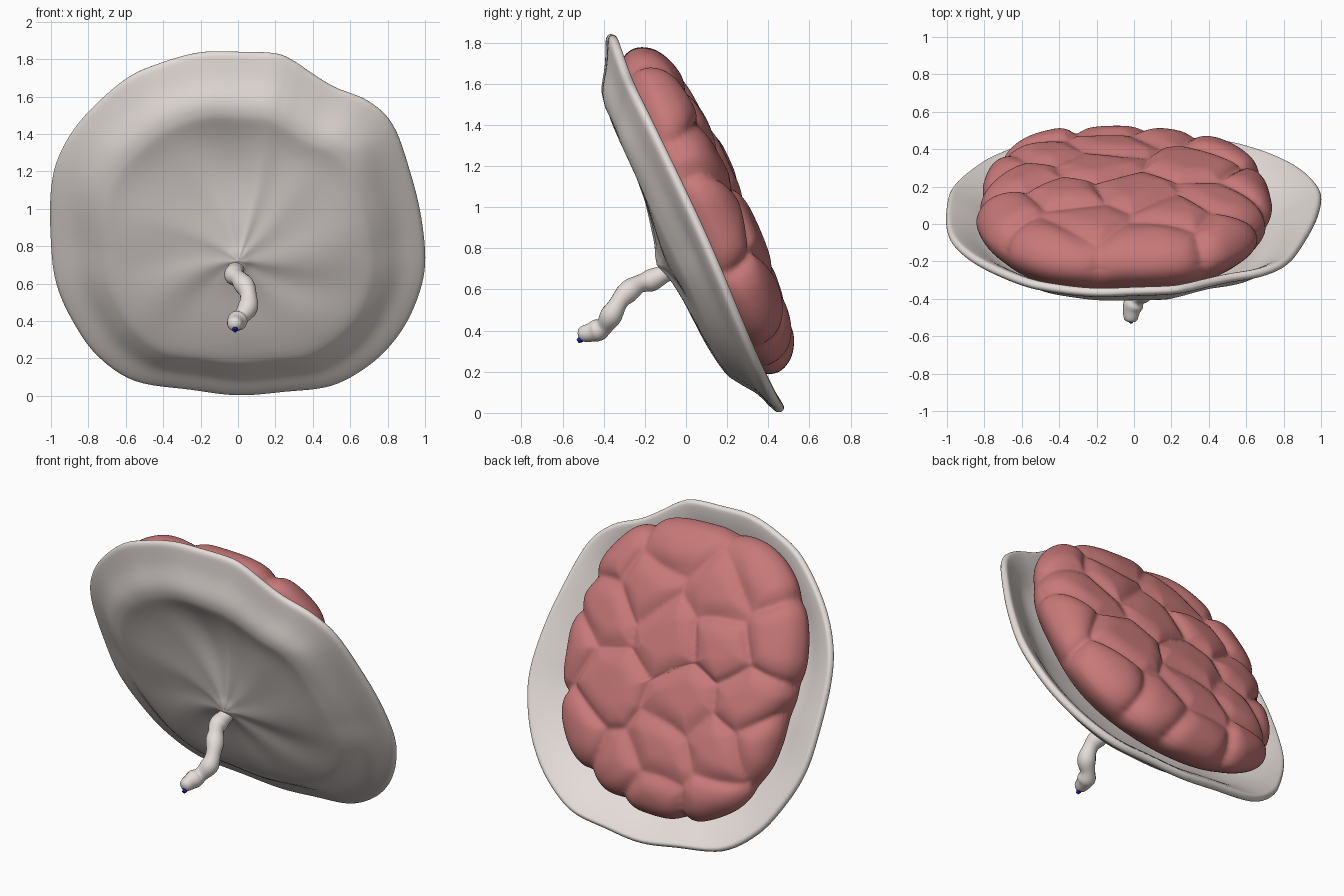
import bpy, bmesh, math, random
from mathutils import Vector

if "Cube" in bpy.data.objects:
    bpy.data.objects.remove(bpy.data.objects["Cube"])

random.seed(4)
C = Vector((0, 0.03, 0.93))
U = Vector((1, 0, 0))
V = Vector((0, -0.41, 0.912))
W = Vector((0, 0.912, 0.41))          # points to the back


def spline(pts, n, closed=False):
    """Catmull-Rom through pts, n samples per span."""
    p = [Vector(q) for q in pts]
    m = len(p)
    get = (lambda i: p[i % m]) if closed else (lambda i: p[max(0, min(m - 1, i))])
    out = []
    for i in range(m if closed else m - 1):
        a, b, c, d = (get(i + k) for k in (-1, 0, 1, 2))
        for j in range(n):
            t = j / n
            out.append(0.5 * (2 * b + (c - a) * t + (2 * a - 5 * b + 4 * c - d) * t * t
                              + (3 * b - a - 3 * c + d) * t ** 3))
    if not closed:
        out.append(p[-1])
    return out


def material(name, col):
    m = bpy.data.materials.new(name)
    m.diffuse_color = (*col, 1)
    m.use_nodes = True
    m.node_tree.nodes["Principled BSDF"].inputs["Base Color"].default_value = m.diffuse_color
    return m


def radial_body(name, centre, outline, profile, mat, wfunc=None, push=None):
    """Closed body: profile (s, w) swept around centre, s scaled to outline."""
    bm = bmesh.new()
    n = len(outline)

    def place(u, v, w):
        return C + U * u + V * v + W * w

    rings = []
    for s, w in profile[1:-1]:
        ring = []
        for k, o in enumerate(outline):
            q = centre + (o - centre) * s
            dw = wfunc(s, 2 * math.pi * k / n, q.x, q.y) if wfunc else 0
            ring.append(bm.verts.new(place(q.x, q.y, w + dw)))
        rings.append(ring)
    ends = [bm.verts.new(place(centre.x, centre.y, profile[i][1])) for i in (0, -1)]
    for k in range(n):
        j = (k + 1) % n
        bm.faces.new((ends[0], rings[0][k], rings[0][j]))
        bm.faces.new((ends[1], rings[-1][j], rings[-1][k]))
        for a, b in zip(rings, rings[1:]):
            bm.faces.new((a[k], b[k], b[j], a[j]))
    bmesh.ops.recalc_face_normals(bm, faces=bm.faces)
    bm.normal_update()
    if push:
        moves = [(v, v.normal * push((v.co - C).dot(U), (v.co - C).dot(V), (v.co - C).dot(W)))
                 for v in bm.verts]
        for v, d in moves:
            v.co += d
        for _ in range(2):
            bmesh.ops.smooth_vert(bm, verts=bm.verts, factor=0.5,
                                  use_axis_x=True, use_axis_y=True, use_axis_z=True)
    for f in bm.faces:
        f.smooth = True
    me = bpy.data.meshes.new(name)
    bm.to_mesh(me)
    bm.free()
    me.materials.append(mat)
    ob = bpy.data.objects.new(name, me)
    bpy.context.collection.objects.link(ob)
    return ob


pale = material("pale_tissue", (0.78, 0.72, 0.69))
red = material("red_tissue", (0.58, 0.19, 0.19))
blue = material("blue_vessel", (0.01, 0.01, 0.4))

# membrane: shallow dish with an irregular rolled rim
rim_xz = [(0, 1.84), (.2, 1.83), (.3, 1.79), (.4, 1.725), (.52, 1.655), (.7, 1.58), (.83, 1.45),
          (.92, 1.2), (.98, .95), (1, .7), (.95, .5), (.85, .32), (.7, .17), (.5, .06), (.25, .025),
          (0, .005), (-.25, .035), (-.55, .085), (-.75, .22), (-.88, .4), (-.97, .6), (-1, .82),
          (-1, 1.1), (-.95, 1.3), (-.82, 1.5), (-.6, 1.7), (-.4, 1.79), (-.2, 1.84)]
rim = [Vector((p.x, (p.y - C.z - .006) / 0.912)) for p in spline(rim_xz, 6, True)]
dish = spline([(0, -.245), (.04, -.235), (.1, -.215), (.25, -.195), (.5, -.18), (.68, -.155), (.76, -.12),
               (.86, -.06), (.95, -.03), (.99, -.012), (1, .01), (.985, .03), (.955, .025),
               (.87, -.01), (.76, -.07), (.66, -.11), (.5, -.135), (.25, -.15), (0, -.155)], 4)


def folds(s, a, u, v):
    fade = math.sin(math.pi * s / 0.8) if s < 0.8 else 0
    f = 0.005 * math.sin(5 * a + 1 + 2 * s) + 0.004 * math.sin(8 * a + 5 * s)
    wave = 0.008 * math.sin(4 * a + 0.6) * max(0, s - 0.7) / 0.3
    hollow = 0.055 * math.exp(-((u + .05) / .4) ** 2 - ((v - .38) / .28) ** 2)
    ridge = -0.045 * math.exp(-((s - .8) / .12) ** 2) * min(1, max(0, v + .1) / .6)
    return f * fade + wave + hollow * min(1, max(0, (1 - s) / .3)) + ridge


radial_body("membrane_dish", Vector((0, -.12)), rim, dish, pale, folds)

# lobed mass: rounded slab, grooved between lobe centres
lobes = [(.13, .73), (-.46, .72), (.2, .48), (-.28, .49), (.5, .25), (0, .22), (-.35, .24),
         (-.72, .34), (.32, -.18), (-.215, -.17), (-.6, -.02), (.2, -.62), (-.11, -.46),
         (-.5, -.36), (-.07, -.78), (-.54, -.68), (.47, -.5), (.72, -.06), (.54, .56), (-.78, -.28)]
heights = [random.uniform(-.012, .012) for _ in lobes]


def lobe_push(u, v, w):
    u2 = u + 0.025 * math.sin(9 * v + 3 * w)
    v2 = v + 0.025 * math.sin(8 * u)
    d = sorted((math.hypot(u2 - a, v2 - b), h) for (a, b), h in zip(lobes, heights))
    gap = min(1, (d[1][0] - d[0][0]) / 0.24)
    side = max(0, min(1, (w + .03) / .12))
    return side * (0.048 * (1 - (1 - gap) ** 2) ** 0.75 - 0.04 + d[0][1] * min(1, gap * 4))


mid = Vector((-.06, .035))
edge = []
for k in range(300):
    a = 2 * math.pi * k / 300
    c, s = math.cos(a), math.sin(a)
    r = (abs(c / .775) ** 2.5 + abs(s / .86) ** 2.5) ** (-1 / 2.5)
    r *= 1 + 0.012 * math.sin(3 * a + 1) + 0.008 * math.sin(7 * a)
    edge.append(mid + Vector((c, s)) * r)
slab = spline([(0, .276), (.15, .276), (.3, .274), (.45, .268), (.6, .257), (.75, .245), (.86, .22),
               (.94, .18), (.985, .13), (1, .08), (.985, .03), (.94, -.02), (.86, -.07),
               (.7, -.10), (.4, -.11), (0, -.12)], 8)
radial_body("lobed_mass", mid, edge, slab, red, None, lobe_push)


# cord: lumpy twisting tube with a rounded tip
def tube(name, pts, radii, mat):
    cu = bpy.data.curves.new(name, 'CURVE')
    cu.dimensions = '3D'
    cu.bevel_depth = 1
    cu.bevel_resolution = 6
    cu.use_fill_caps = True
    sp = cu.splines.new('POLY')
    sp.points.add(len(pts) - 1)
    for p, q, r in zip(sp.points, pts, radii):
        p.co = (*q, 1)
        p.radius = r
    sp.use_smooth = True
    cu.materials.append(mat)
    ob = bpy.data.objects.new(name, cu)
    bpy.context.collection.objects.link(ob)
    bpy.ops.object.select_all(action='DESELECT')
    ob.select_set(True)
    bpy.context.view_layer.objects.active = ob
    bpy.ops.object.convert(target='MESH')


path = spline([(-.01, -.03, .72), (-.01, -.09, .685), (-.02, -.17, .645), (.01, -.24, .62), (.05, -.31, .56),
               (.055, -.36, .48), (.015, -.40, .42), (-.01, -.45, .395), (-.02, -.525, .38)], 8)
n = len(path)
radii = []
for i in range(n):
    t = (n - 1 - i) / 6
    tip = math.sqrt(max(.03, 1 - (1 - min(1, t)) ** 2))
    radii.append((.049 + .005 * math.sin(i * 0.5)) * tip)
tube("cord", path, radii, pale)

# small vessel stub at the cord tip
tube("vessel_stub", [Vector((-.015, -.48, .38)), Vector((-.015, -.515, .355)), Vector((-.015, -.527, .347))],
     [.015, .015, .010], blue)
